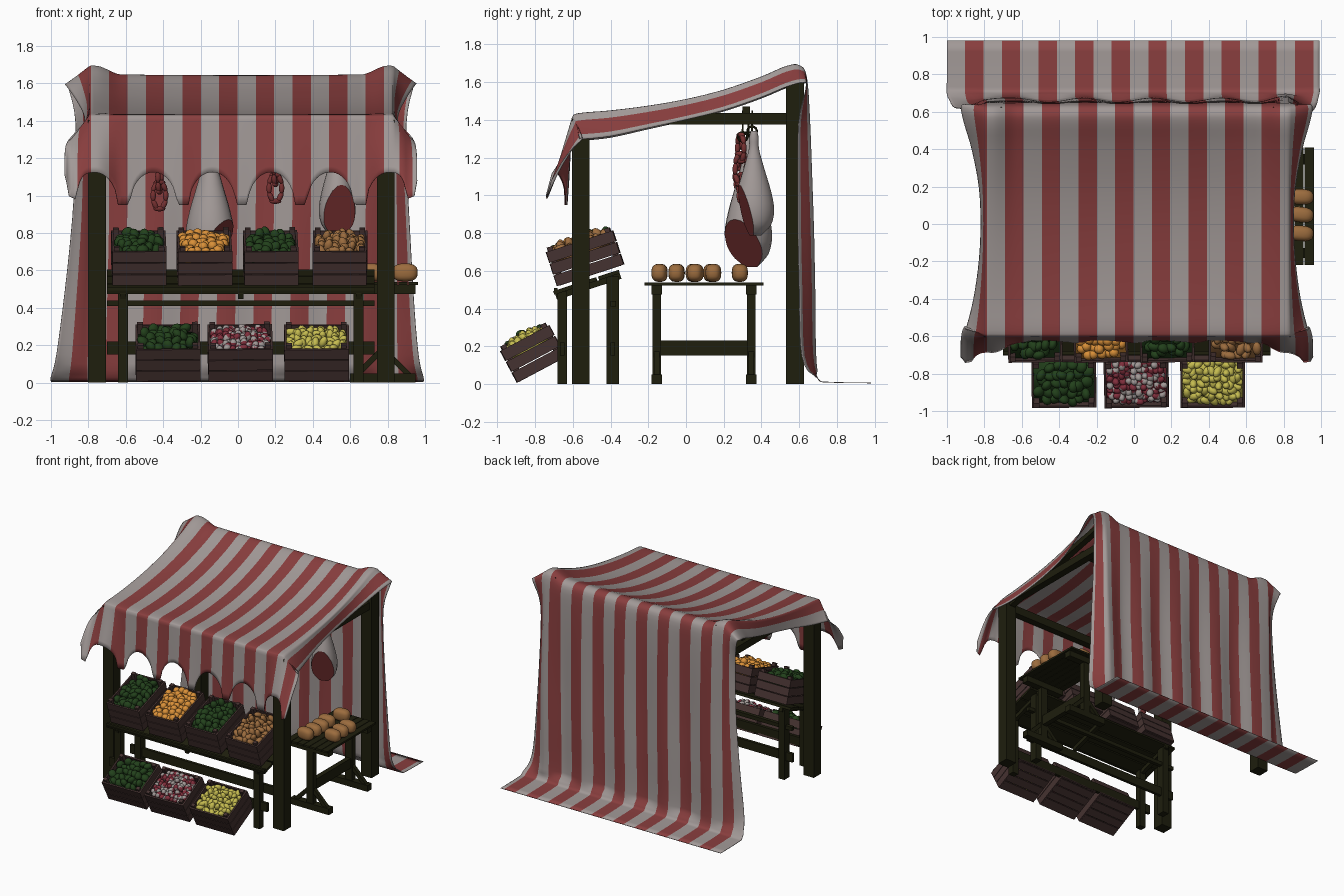
import bpy, bmesh, math, random
from mathutils import Matrix, Vector, Euler

if "Cube" in bpy.data.objects:
    bpy.data.objects.remove(bpy.data.objects["Cube"])
random.seed(4)

def material(name, r, g, b):
    m = bpy.data.materials.new(name)
    m.diffuse_color = (r, g, b, 1)
    m.use_nodes = True
    m.node_tree.nodes["Principled BSDF"].inputs["Base Color"].default_value = m.diffuse_color
    return m

WHITE = material("off_white", .36, .32, .31)
RED = material("stripe_red", .25, .048, .048)
WOOD = material("dark_wood", .013, .013, .004)
CRATE = material("crate_wood", .060, .032, .030)
GREEN = material("green_produce", .016, .052, .011)
ORANGE = material("orange_fruit", .70, .28, .04)
BREAD = material("bread_brown", .33, .15, .048)
YELLOW = material("yellow_fruit", .56, .50, .08)
MEAT = material("meat_red", .18, .03, .03)
RADISH = material("radish_red", .22, .028, .045)

def finish(name, bm, mats, smooth=False):
    me = bpy.data.meshes.new(name)
    bm.to_mesh(me)
    bm.free()
    for m in mats:
        me.materials.append(m)
    for p in me.polygons:
        p.use_smooth = smooth
    ob = bpy.data.objects.new(name, me)
    bpy.context.collection.objects.link(ob)
    return ob

def box(bm, x0, x1, y0, y1, z0, z1, mtx=Matrix()):
    t = Matrix.Translation(((x0 + x1) / 2, (y0 + y1) / 2, (z0 + z1) / 2))
    s = Matrix.Diagonal((x1 - x0, y1 - y0, z1 - z0, 1))
    bmesh.ops.create_cube(bm, size=1, matrix=mtx @ t @ s)

def beam(bm, a, b, w, h):
    # straight timber between two points
    a, b = Vector(a), Vector(b)
    d = b - a
    q = d.to_track_quat('Y', 'Z').to_matrix().to_4x4()
    box(bm, -w / 2, w / 2, 0, d.length, -h / 2, h / 2, Matrix.Translation(a) @ q)

def blob(bm, loc, scale, rot=(0, 0, 0), mtx=Matrix(), sub=2):
    m = mtx @ Matrix.Translation(loc) @ Euler(rot).to_matrix().to_4x4() @ Matrix.Diagonal((*scale, 1))
    vs = bmesh.ops.create_icosphere(bm, subdivisions=sub, radius=1, matrix=m)["verts"]
    return {f for v in vs for f in v.link_faces}

def step(t):
    t = max(0, min(1, t))
    return t * t * (3 - 2 * t)

# striped cloth: y, z of the centre profile, then how the side overhang goes out, back and down
PROFILE = [(-.735, .95, .7, 0, -.3), (-.68, 1.15, .7, .1, 0), (-.635, 1.32, .68, .2, .4),
           (-.605, 1.41, .6, .3, .6), (-.57, 1.435, .55, .1, .75), (-.4, 1.45, .35, 0, .75),
           (-.2, 1.475, .2, 0, .65), (0, 1.51, .15, 0, .6), (.2, 1.56, .2, 0, .6),
           (.4, 1.63, .4, 0, .6), (.53, 1.685, .6, 0, .6), (.6, 1.69, .7, .1, .5),
           (.64, 1.63, .6, 0, .3), (.655, 1.4, .4, -.3, .1), (.665, 1, .45, -.35, 0),
           (.675, .5, .65, -.35, 0), (.68, .15, .85, -.3, 0), (.70, .03, 1, 0, 0),
           (.76, .012, 1, 0, 0), (.98, .008, 1, 0, 0)]

def spline(pts, n):
    p = [Vector(q) for q in pts]
    p = [p[0] * 2 - p[1]] + p + [p[-1] * 2 - p[-2]]
    out = []
    for i in range(1, len(p) - 2):
        a, b, c, d = p[i - 1:i + 3]
        for k in range(n):
            t = k / n
            out.append(b + (c - a) * t / 2 + (a * 2 - b * 5 + c * 4 - d) * t * t / 2 + (b * 3 - a - c * 3 + d) * t ** 3 / 2)
    return out + [p[-2]]

def cloth_point(u, row):
    y, z, fx, fy, fz = row
    e = max(0, abs(u) - .81)
    between = step((.78 - abs(u)) / .14)  # 1 between the posts, 0 over them
    if y < -.6 and z < 1.41:  # scalloped front hem, pushed forward only at the posts
        d = abs((u - .16 + .1575) % .315 - .1575)
        hem = .95 + .175 * math.sqrt(max(0, 1 - (d / .125) ** 2))
        z = 1.41 - (1.41 - z) / .46 * (1.41 - hem)
        y = -.605 - (.135 - .105 * between) * (1.41 - z) / .46 + .012 * math.sin(20 * u) * (1.41 - z)
    roof = max(0, 1 - ((y - .05) / .6) ** 2) if z > 1.42 else 0
    z -= .045 * between * max(0, min(1, (z - 1.42) / .25)) + .03 * roof * max(0, 1 - (u / .8) ** 2)
    if y > .6 and z > .05:
        y += (.014 * math.sin(17 * u) - .015 * between) * max(0, min(.8, 1.6 - z))
    x = math.copysign(min(abs(u), .81) + e * fx, u) + .018 * step(z)
    return x, y + e * fy, max(.004, z - e * fz)

bm = bmesh.new()
rows = spline(PROFILE, 4)
N = 122
grid = [[bm.verts.new(cloth_point(-1.001 + .098 / 6 * i, r)) for i in range(N + 1)] for r in rows]
for a, b in zip(grid, grid[1:]):
    for i in range(N):
        f = bm.faces.new((a[i], a[i + 1], b[i + 1], b[i]))
        f.material_index = (i // 6) % 2
cloth = finish("striped_awning", bm, [WHITE, RED], True)
sol = cloth.modifiers.new("thickness", 'SOLIDIFY')
sol.thickness = .004

# stall frame
bm = bmesh.new()
for x in (-.753, .79):
    box(bm, x - .048, x + .048, -.605, -.51, 0, 1.405)
    box(bm, x - .048, x + .048, .53, .625, 0, 1.66)
    box(bm, x - .03, x + .03, -.52, .55, 1.375, 1.435)
    beam(bm, (x, -.5, 1.37), (x, .58, 1.60), .05, .04)
box(bm, -.75, .79, -.585, -.53, 1.33, 1.395)
box(bm, -.75, .79, .55, .605, 1.55, 1.62)
box(bm, -.75, .79, .30, .34, 1.43, 1.47)
finish("stall_frame", bm, [WOOD])

# display stand with a tilted slatted shelf
bm = bmesh.new()
tilt = Matrix.Translation((.015, -.525, .54)) @ Matrix.Rotation(math.radians(18), 4, 'X')
for y in (-.185, -.06, .065):
    box(bm, -.715, .715, y, y + .115, -.01, .01, tilt)
for x in (-.615, .015, .645):
    box(bm, x - .03, x, -.18, .18, -.04, -.01, tilt)
for x in (-.615, .645):
    box(bm, x - .027, x + .027, -.68, -.63, 0, .49)
    box(bm, x - .027, x + .027, -.42, -.355, 0, .57)
for y in (-.655, -.388):
    box(bm, -.70, .73, y - .012, y + .012, .15, .22)
box(bm, -.70, .73, -.40, -.37, .41, .44)
box(bm, -.70, .73, -.70, -.68, .475, .51)
finish("display_stand", bm, [WOOD])

# trestle table for the bread
bm = bmesh.new()
for k in range(7):
    x = .585 + k * .0545
    box(bm, x, x + .05, -.22, .41, .522, .537)
for y in (-.155, .345):
    box(bm, .745, .805, y - .022, y + .022, .03, .50)
    box(bm, .60, .95, y - .028, y + .028, 0, .05)
    box(bm, .60, .95, y - .028, y + .028, .475, .522)
    for s in (-1, 1):
        beam(bm, (.775 + s * .14, y, .04), (.775 + s * .01, y, .17), .03, .03)
box(bm, .755, .795, -.15, .34, .15, .23)
finish("trestle_table", bm, [WOOD])

# loaves: rounded, slightly boxy
bm = bmesh.new()
for x, y in [(.893, -.05), (.893, .05), (.893, .145), (.71, -.14), (.72, -.05), (.72, .04), (.71, .135), (.74, .285)]:
    c = Vector((x, y, .589))
    vs = {v for f in blob(bm, c, (1, 1, 1), sub=3) for v in f.verts}
    spin = Matrix.Rotation(random.uniform(-.15, .15), 3, 'Z')
    for v in vs:
        d = [math.copysign(abs(k) ** .75, k) for k in v.co - c]
        v.co = c + spin @ Vector((d[0] * .068, d[1] * .042, d[2] * .048))
finish("bread_loaves", bm, [BREAD], True)

# crates and their produce
def crate(name, x, y, z, angle, w, d, mat, r, shape):
    m = (Matrix.Translation((x, y, z)) @ Matrix.Rotation(math.radians(angle), 4, 'X')
         @ Matrix.Rotation(random.uniform(-.03, .03), 4, 'Z'))
    w, d, t = w / 2, d / 2, .012
    bm = bmesh.new()
    for k in range(4):
        y0 = -d + t + k * (2 * d - 2 * t) / 4
        box(bm, -w + t, w - t, y0, y0 + (d - t) / 2 - .006, 0, .012, m)
    for k in range(3):
        z0 = .001 + k * .065
        for s in (-1, 1):
            box(bm, -w, w, s * (d - t / 2) - t / 2, s * (d - t / 2) + t / 2, z0, z0 + .06, m)
            box(bm, s * (w - t / 2) - t / 2, s * (w - t / 2) + t / 2, -d + t, d - t, z0, z0 + .06, m)
    for sx in (-1, 1):
        for sy in (-1, 1):
            px, py = sx * (w - t - .014), sy * (d - t - .014)
            box(bm, px - .016, px + .014, py - .014, py + .014, .01, .212, m)
    finish(name + "_crate", bm, [CRATE])
    bm = bmesh.new()
    box(bm, -w + t, w - t, -d + t, d - t, .12, .15, m)
    iw, idp = w - t - r * .8, d - t - r * .8
    nx, ny = max(2, round(2 * iw / (r * 1.5))), max(2, round(2 * idp / (r * 1.5)))
    for i in range(nx + 1):
        for j in range(ny + 1):
            a, b = 2 * i / nx - 1, 2 * j / ny - 1
            if abs(a) == 1 and abs(b) == 1:
                continue
            j1, j2, j3 = (random.uniform(-.55, .55) * r for _ in range(3))
            loc = (a * iw * .95 + j1 * .7, b * idp * .95 + j2 * .7, .174 + .022 * (1 - a * a) * (1 - b * b) + j3)
            rot = [random.uniform(0, 6.28) for _ in range(3)]
            fs = blob(bm, loc, [r * s for s in shape], rot, m)
            if mat is RADISH:  # pale root end
                c, ax = m @ Vector(loc), Euler(rot).to_matrix() @ Vector((1, 0, 0))
                for f in fs:
                    f.material_index = int((f.calc_center_median() - c).dot(ax) > .15 * r)
    finish(name + "_produce", bm, [mat, WHITE], True)

for n, x, mat, r, shape in [("cabbage", -.53, GREEN, .031, (1.1, 1, .75)), ("orange", -.18, ORANGE, .027, (1, 1, 1)),
                            ("pepper", .175, GREEN, .031, (1.15, .9, .8)), ("potato", .545, BREAD, .029, (1.3, .85, .75))]:
    crate(n, x, -.505, .575, 18, .29, .37, mat, r, shape)
for n, x, mat, r, shape in [("lettuce", -.375, GREEN, .032, (1.1, 1, .75)), ("radish", .012, RADISH, .022, (1.3, .9, .9)),
                            ("pear", .42, YELLOW, .024, (1.4, .85, .85))]:
    crate(n, x, -.765, .075, 28, .345, .29, mat, r, shape)

# hanging hams: lofted leg with a flat red cut
def ham(name, x, y, top, turn, size, down):
    bm = bmesh.new()
    prof = spline([(0, .022), (.05, .032), (.12, .034), (.25, .07), (.4, .115), (.52, .135), (.62, .115), (.69, .05)], 3)
    rings = []
    for dz, r in prof:
        rings.append([bm.verts.new((r * .9 * math.cos(k * math.pi / 10), r * math.sin(k * math.pi / 10), -dz)) for k in range(20)])
    for a, b in zip(rings, rings[1:]):
        for k in range(20):
            bm.faces.new((a[k], b[k], b[(k + 1) % 20], a[(k + 1) % 20]))
    bm.faces.new(rings[0])
    bm.faces.new(rings[-1][::-1])
    cut = bmesh.ops.bisect_plane(bm, geom=bm.verts[:] + bm.edges[:] + bm.faces[:], plane_co=(0, -.05, -.56),
                                 plane_no=(0, -1, -down), clear_outer=True)["geom_cut"]
    edges = [e for e in cut if isinstance(e, bmesh.types.BMEdge)]
    for f in bmesh.ops.holes_fill(bm, edges=edges, sides=0)["faces"]:
        f.material_index = 1
    bmesh.ops.recalc_face_normals(bm, faces=bm.faces)
    bm.transform(Matrix.Translation((x, y, top)) @ Matrix.Rotation(turn, 4, 'Z') @ Matrix.Scale(size, 4))
    ob = finish(name, bm, [WHITE, MEAT], True)
    for p in ob.data.polygons:
        p.use_smooth = p.material_index == 0

ham("left_ham", -.15, .33, 1.31, .95, 1, .6)
ham("right_ham", .53, .36, 1.34, .3, .8, .25)

# sausage strings: links set around long loops
def sausages(name, x, low):
    bm = bmesh.new()
    for cz, h, w, turn in [(low + .07, .07, .035, .3), (low + .17, .08, .03, 1.3), (low + .28, .07, .03, .6)]:
        m = Matrix.Translation((x, .29, cz)) @ Matrix.Rotation(turn, 4, 'Z')
        for k in range(8):
            a = k * math.pi / 4
            slope = math.atan2(h * math.cos(a), -w * math.sin(a))
            blob(bm, (w * math.cos(a), 0, h * math.sin(a)), (.034, .015, .015), (0, -slope, 0), m)
    finish(name, bm, [MEAT], True)

sausages("left_sausages", -.42, .93)
sausages("right_sausages", .20, .97)

# hooks on the hanging bar
for x, y, low in [(-.15, .33, 1.31), (.53, .35, 1.34), (-.42, .30, 1.27), (.20, .30, 1.31)]:
    bm = bmesh.new()
    beam(bm, (x, y, low - .02), (x, y + .001, 1.45), .01, .01)
    finish("hook_shank", bm, [WOOD])
    bpy.ops.mesh.primitive_torus_add(location=(x, y, low), rotation=(0, math.pi / 2, 0), major_radius=.025,
                                     minor_radius=.006, major_segments=14, minor_segments=6)
    bpy.context.object.name = "hook_ring"
    bpy.context.object.data.materials.append(WOOD)
